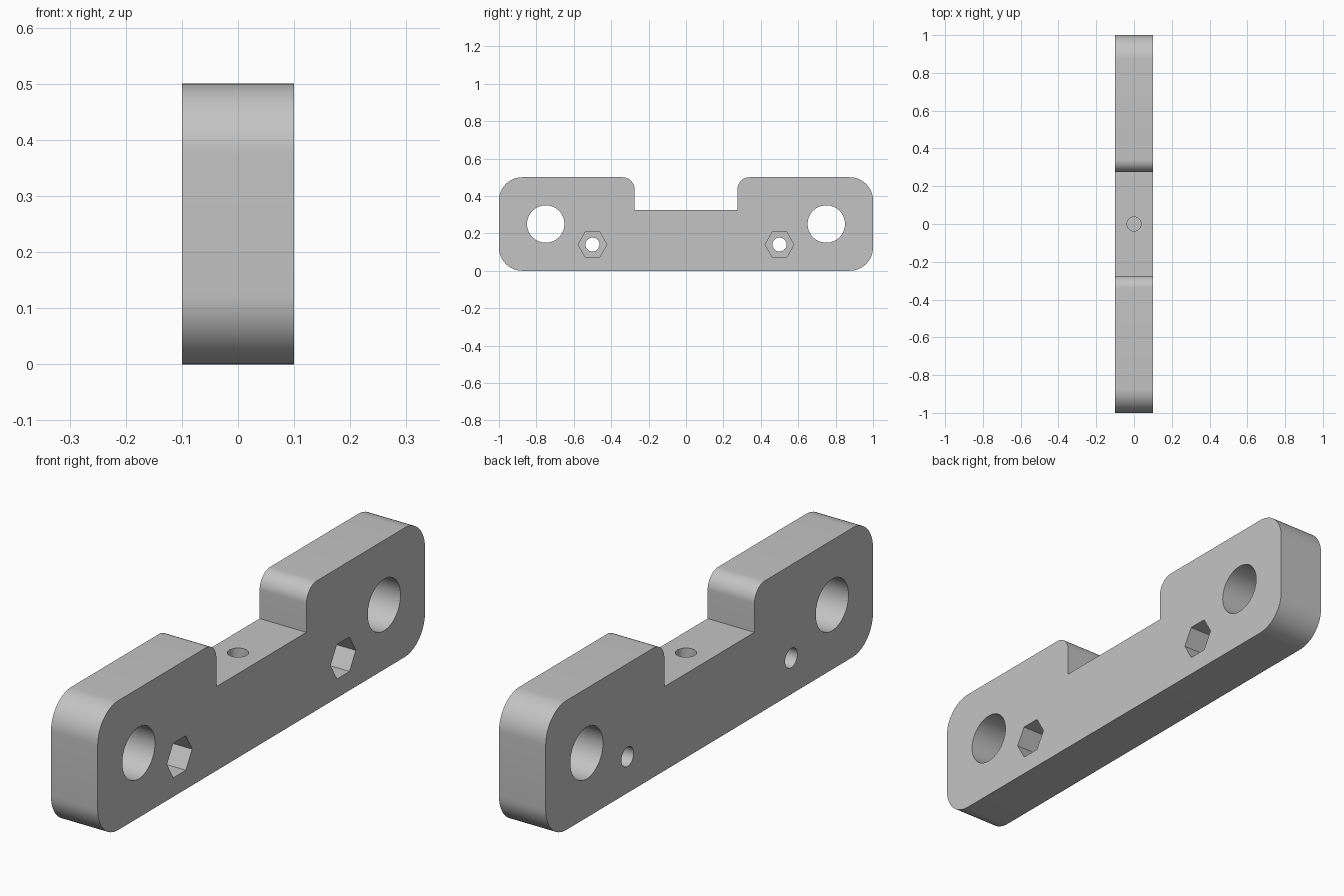
import bpy
import bmesh
from math import cos, sin, pi, radians
from mathutils import Matrix

default = bpy.data.objects.get("Cube")
if default:
    bpy.data.objects.remove(default, do_unlink=True)

THICK = 0.2

grey = bpy.data.materials.new("plain grey")
grey.use_nodes = True
colour = (0.55, 0.55, 0.55, 1)
grey.diffuse_color = colour
grey.node_tree.nodes["Principled BSDF"].inputs["Base Color"].default_value = colour


def add_object(name, bm):
    bmesh.ops.recalc_face_normals(bm, faces=bm.faces)
    mesh = bpy.data.meshes.new(name)
    bm.to_mesh(mesh)
    bm.free()
    obj = bpy.data.objects.new(name, mesh)
    bpy.context.collection.objects.link(obj)
    mesh.materials.append(grey)
    return obj


def arc(y, z, r, start, steps=16):
    """Quarter turn, clockwise in the y-z plane."""
    angles = [radians(start - 90 * i / steps) for i in range(steps + 1)]
    return [(y + r * cos(a), z + r * sin(a)) for a in angles]


def cutter(name, radius, depth, matrix, sides=64):
    bm = bmesh.new()
    bmesh.ops.create_cone(bm, cap_ends=True, segments=sides, radius1=radius,
                          radius2=radius, depth=depth, matrix=matrix)
    obj = add_object(name, bm)
    obj.hide_render = True
    return obj


# Bracket body: half outline, mirrored, then extruded across the thickness
half = [(0.275, 0.325)]
half += arc(0.34, 0.435, 0.065, 180)
half += arc(0.875, 0.375, 0.125, 90)
half += arc(0.875, 0.125, 0.125, 0)
outline = half + [(-y, z) for y, z in reversed(half)]

bm = bmesh.new()
face = bm.faces.new([bm.verts.new((-THICK / 2, y, z)) for y, z in outline])
side = bmesh.ops.extrude_face_region(bm, geom=[face])
moved = [v for v in side["geom"] if isinstance(v, bmesh.types.BMVert)]
bmesh.ops.translate(bm, verts=moved, vec=(THICK, 0, 0))
body = add_object("bracket_body", bm)

# Mounting holes, bolt holes and hexagonal nut pockets
across = Matrix.Rotation(pi / 2, 4, "Y")
flat_hex = across @ Matrix.Rotation(pi / 2, 4, "Z")
nut_depth = 0.12
cutters = []
for s in (-1, 1):
    cutters.append(cutter("mounting_hole", 0.1, 0.4,
                          Matrix.Translation((0, s * 0.75, 0.25)) @ across))
    cutters.append(cutter("bolt_hole", 0.0375, 0.4,
                          Matrix.Translation((0, s * 0.5, 0.14)) @ across, 48))
    pocket = cutter("nut_pocket", 0.077, nut_depth * 2, Matrix.Identity(4), 6)
    # Points of the hexagon lie along the bracket's length
    pocket.data.transform(flat_hex)
    reach = max(v.co.y for v in pocket.data.vertices)
    if reach < 0.07:
        pocket.data.transform(Matrix.Rotation(pi / 2, 4, "X"))
    pocket.data.transform(Matrix.Translation((THICK / 2, s * 0.5, 0.14)))
    cutters.append(pocket)

# Blind hole in the floor of the notch
cutters.append(cutter("notch_hole", 0.0375, 0.4,
                      Matrix.Translation((0, 0, 0.325)), 48))

bpy.ops.object.select_all(action="DESELECT")
bpy.context.view_layer.objects.active = body
body.select_set(True)
for c in cutters:
    mod = body.modifiers.new(c.name, "BOOLEAN")
    mod.operation = "DIFFERENCE"
    mod.solver = "EXACT"
    mod.object = c
    bpy.ops.object.modifier_apply(modifier=mod.name)
    bpy.data.objects.remove(c, do_unlink=True)

bpy.ops.object.shade_smooth_by_angle(angle=radians(30))
